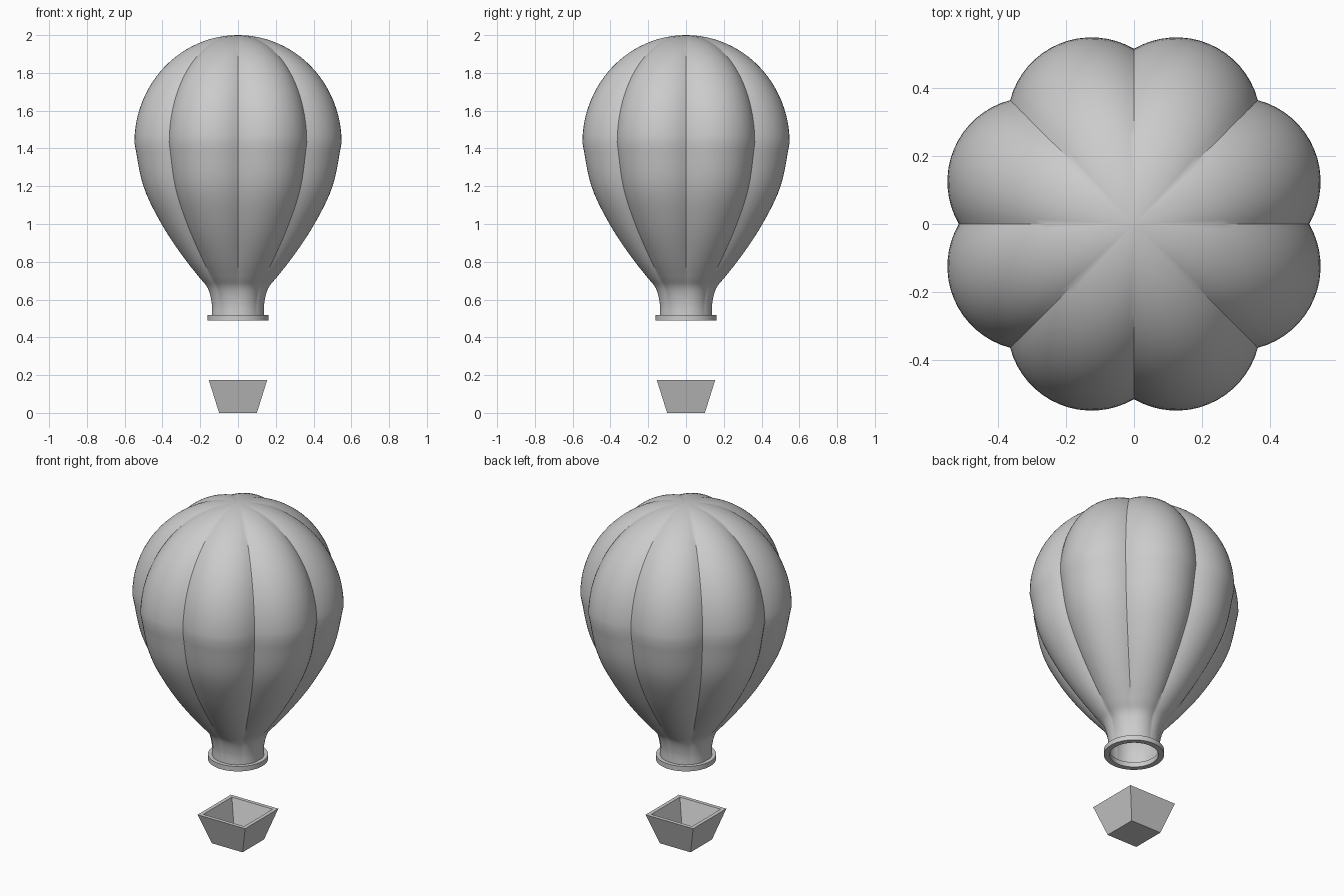
import bpy, bmesh
from math import sin, cos, pi, asin, sqrt, radians
from mathutils import Vector

cube = bpy.data.objects.get("Cube")
if cube:
    bpy.data.objects.remove(cube, do_unlink=True)

LOBES, STEPS = 8, 16
HALF = pi / LOBES

grey = bpy.data.materials.new("plain grey")
grey.use_nodes = True
grey.diffuse_color = (0.6, 0.6, 0.6, 1)
grey.node_tree.nodes["Principled BSDF"].inputs["Base Color"].default_value = (0.6, 0.6, 0.6, 1)


def add_object(name, bm, smooth=False):
    bmesh.ops.recalc_face_normals(bm, faces=bm.faces)
    mesh = bpy.data.meshes.new(name)
    bm.to_mesh(mesh)
    bm.free()
    mesh.materials.append(grey)
    obj = bpy.data.objects.new(name, mesh)
    bpy.context.collection.objects.link(obj)
    if smooth:
        bpy.ops.object.select_all(action='DESELECT')
        obj.select_set(True)
        bpy.context.view_layer.objects.active = obj
        bpy.ops.object.shade_smooth_by_angle(angle=radians(30))
    return obj


def bridge(bm, a, b):
    n = len(a)
    for i in range(n):
        bm.faces.new((a[i], a[(i + 1) % n], b[(i + 1) % n], b[i]))


def catmull(points, steps):
    pts = [2 * points[0] - points[1]] + points + [2 * points[-1] - points[-2]]
    out = []
    for p0, p1, p2, p3 in zip(pts, pts[1:], pts[2:], pts[3:]):
        for k in range(steps):
            t = k / steps
            out.append(0.5 * (2 * p1 + (p2 - p0) * t + (2 * p0 - 5 * p1 + 4 * p2 - p3) * t * t
                              + (3 * p1 - p0 - 3 * p2 + p3) * t ** 3))
    return out


# Envelope: arc-shaped gores that flatten into a round neck
BULGE = 0.19
sag_r = (sin(HALF) ** 2 + BULGE ** 2) / (2 * BULGE)
sag_c = cos(HALF) + BULGE - sag_r
sweep = asin(sin(HALF) / sag_r)


def gore_ring(bm, radius, z, puff):
    ring = []
    for lobe in range(LOBES):
        mid = (2 * lobe + 1) * HALF
        for k in range(STEPS):
            t = 2 * k / STEPS - 1
            arc = Vector((sag_c + sag_r * cos(t * sweep), sag_r * sin(t * sweep)))
            rnd = Vector((cos(t * HALF), sin(t * HALF)))
            p = rnd.lerp(arc, puff) * radius
            ring.append(bm.verts.new((p.x * cos(mid) - p.y * sin(mid),
                                      p.x * sin(mid) + p.y * cos(mid), z)))
    return ring


# Valley radius and height, from the mouth up to the widest level
lower = [Vector(p) for p in ((0.138, 0.5), (0.138, 0.58), (0.157, 0.66), (0.2, 0.72), (0.27, 0.82),
                             (0.38, 1.0), (0.47, 1.2), (0.515, 1.43))]
profile = catmull(lower, 5)
DOME = 24
profile += [Vector((0.515 * cos(i / DOME * pi / 2), 1.43 + 0.57 * sin(i / DOME * pi / 2)))
            for i in range(DOME)]

bm = bmesh.new()
rings = []
for r, z in profile:
    s = min(max((z - 0.5) / 0.4, 0), 1)
    rings.append(gore_ring(bm, r, z, 0.15 + 0.85 * s * s * (3 - 2 * s)))
for a, b in zip(rings, rings[1:]):
    bridge(bm, a, b)
crown = bm.verts.new((0, 0, 2))
top = rings[-1]
for i in range(len(top)):
    bm.faces.new((top[i], top[(i + 1) % len(top)], crown))
add_object("envelope", bm, smooth=True)

# Mouth ring: square-section hoop
bm = bmesh.new()
hoops = []
for r, z in ((0.161, 0.488), (0.161, 0.517), (0.13, 0.517), (0.13, 0.488)):
    hoops.append([bm.verts.new((r * cos(i * pi / 32), r * sin(i * pi / 32), z)) for i in range(64)])
for i in range(4):
    bridge(bm, hoops[i], hoops[(i + 1) % 4])
add_object("mouth_ring", bm, smooth=True)

# Basket: open tapered box with a wall thickness
bm = bmesh.new()
squares = []
for h, z in ((0.1, 0), (0.155, 0.175), (0.133, 0.175), (0.085, 0.02)):
    squares.append([bm.verts.new((x * h, y * h, z)) for x, y in ((-1, -1), (1, -1), (1, 1), (-1, 1))])
for a, b in zip(squares, squares[1:]):
    bridge(bm, a, b)
bm.faces.new(squares[0])
bm.faces.new(squares[-1])
add_object("basket", bm)
